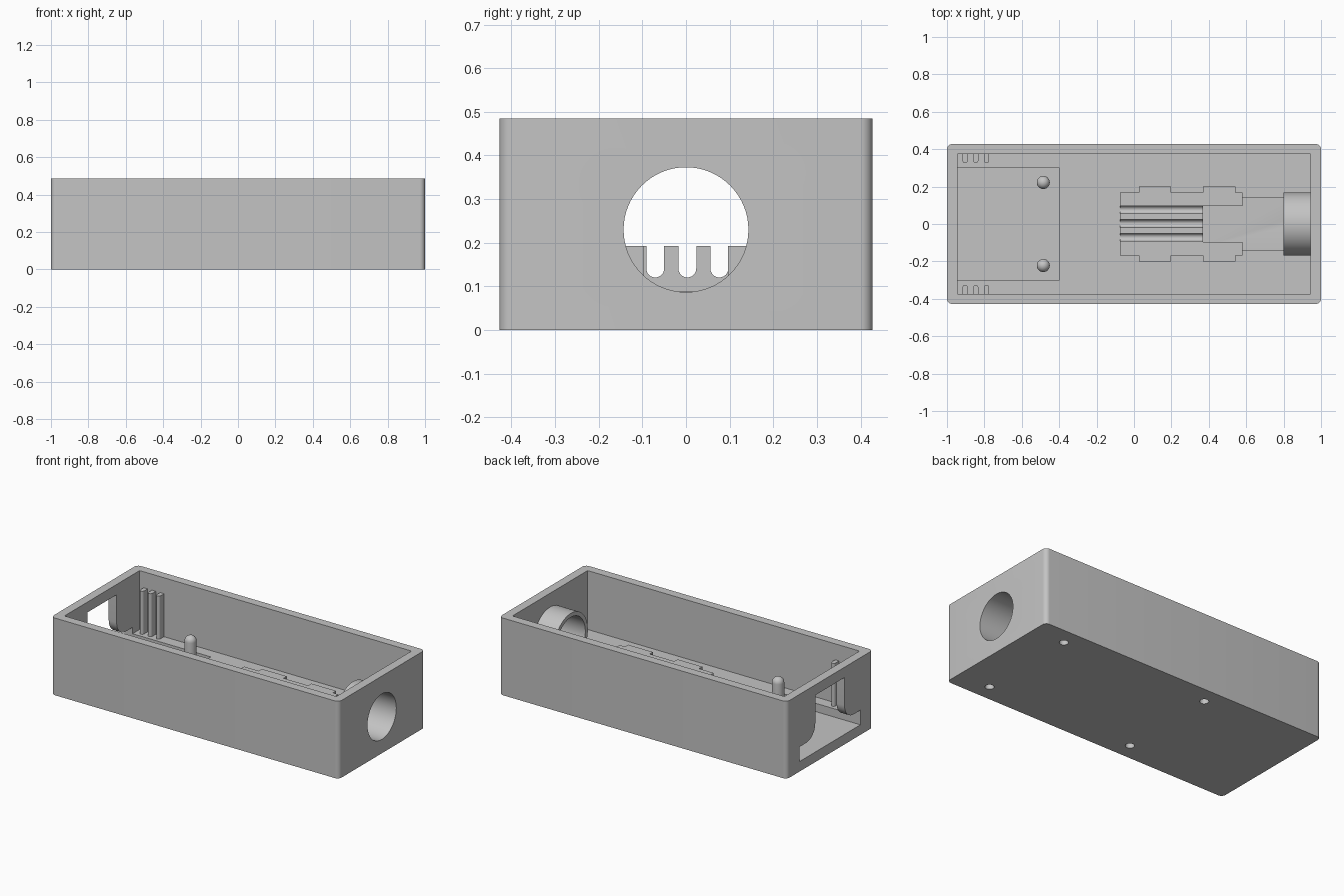
import bpy, bmesh, math

if "Cube" in bpy.data.objects:
    bpy.data.objects.remove(bpy.data.objects["Cube"])

grey = bpy.data.materials.new("plain grey")
grey.diffuse_color = (0.55, 0.55, 0.55, 1)
grey.use_nodes = True
grey.node_tree.nodes["Principled BSDF"].inputs["Base Color"].default_value = grey.diffuse_color

FLOOR, PAD, CHANNEL, TOP = 0.115, 0.063, 0.088, 0.485
HOLE_Z = 0.23


def prism(name, pts, lo, hi, axis="x"):
    """Extrude a closed outline: (y, z) along x, or (x, y) along z."""
    bm = bmesh.new()
    place = (lambda p, t: (t, p[0], p[1])) if axis == "x" else (lambda p, t: (p[0], p[1], t))
    a = [bm.verts.new(place(p, lo)) for p in pts]
    b = [bm.verts.new(place(p, hi)) for p in pts]
    bm.faces.new(a)
    bm.faces.new(b)
    for i in range(len(pts)):
        j = (i + 1) % len(pts)
        bm.faces.new((a[i], a[j], b[j], b[i]))
    bmesh.ops.recalc_face_normals(bm, faces=bm.faces)
    me = bpy.data.meshes.new(name)
    bm.to_mesh(me)
    bm.free()
    me.materials.append(grey)
    ob = bpy.data.objects.new(name, me)
    bpy.context.collection.objects.link(ob)
    return ob


def box(name, x0, x1, y0, y1, z0, z1):
    return prism(name, [(y0, z0), (y1, z0), (y1, z1), (y0, z1)], x0, x1)


def arc(cx, cy, r, a0, a1, n):
    return [(cx + r * math.cos(math.radians(a0 + (a1 - a0) * i / n)),
             cy + r * math.sin(math.radians(a0 + (a1 - a0) * i / n))) for i in range(n + 1)]


def circle(cx, cy, r, n):
    return arc(cx, cy, r, 0, 360, n)[:-1]


def cut(ob, cutter):
    m = ob.modifiers.new("cut", "BOOLEAN")
    m.operation, m.solver, m.object = "DIFFERENCE", "EXACT", cutter
    bpy.context.view_layer.objects.active = ob
    bpy.ops.object.modifier_apply(modifier=m.name)
    bpy.data.objects.remove(cutter)


def smooth(ob):
    bpy.ops.object.select_all(action="DESELECT")
    ob.select_set(True)
    bpy.context.view_layer.objects.active = ob
    bpy.ops.object.shade_smooth_by_angle(angle=math.radians(30))


# Case with rounded upright edges
R, HX, HY = 0.028, 1.0, 0.4275
outline = []
for sx, sy, a in ((1, 1, 0), (-1, 1, 90), (-1, -1, 180), (1, -1, 270)):
    outline += arc(sx * (HX - R), sy * (HY - R), R, a, a + 90, 8)
case = prism("case", outline, 0, TOP, "z")

# Cavity, recessed board pad and motor channel
cut(case, box("cavity", -0.945, 0.945, -0.373, 0.373, FLOOR, 0.6))
cut(case, box("pad_recess", -0.945, -0.4, -0.303, 0.303, PAD, 0.2))
cut(case, box("channel", 0.3, 0.85, -0.142, 0.142, CHANNEL, 0.2))

# Stepped opening with flared sides in the left wall
half = [(0.303, PAD), (0.303, 0.155)] + arc(0.235, 0.245, 0.09, 270, 180, 10) + [(0.145, 0.42)]
cut(case, prism("opening", half + [(-y, z) for y, z in reversed(half)], -1.1, -0.93))

# Round hole in the right wall
cut(case, prism("hole", circle(0, HOLE_Z, 0.143, 64), 0.8, 1.1))

# Blind screw holes underneath
for x in (-0.24, 0.78):
    for y in (-0.322, 0.322):
        cut(case, prism("screw_hole", circle(x, y, 0.026, 24), -0.1, 0.06, "z"))
smooth(case)

# Collar behind the round hole
collar = prism("collar", circle(0, HOLE_Z, 0.168, 64), 0.8, 0.95)
cut(collar, prism("collar_bore", circle(0, HOLE_Z, 0.143, 64), 0.7, 1.1))
smooth(collar)

# Cradle with three round-bottomed grooves
CT = 0.193
profile = [(-0.1, 0.08), (-0.1, CT)]
for y in (-0.0705, 0.003, 0.0765):
    profile += [(y - 0.0205, CT)] + arc(y, 0.141, 0.0205, 180, 360, 12) + [(y + 0.0205, CT)]
profile += [(0.1, CT), (0.1, 0.08)]
smooth(prism("cradle", profile, -0.075, 0.37))

for s, side in ((-1, "front"), (1, "back")):
    # Cradle rails with outer lugs
    def strip(name, x0, x1, ya, yb, z0, z1):
        box(side + name, x0, x1, min(s * ya, s * yb), max(s * ya, s * yb), z0, z1)
    strip("_rail", -0.075, 0.58, 0.096, 0.168, 0.08, CT)
    for x in (0.027, 0.37):
        strip("_lug", x, x + 0.172, 0.165, 0.2, 0.1, CT)

    # Wall ribs with rounded inner ends
    for x in (-0.903, -0.846, -0.789):
        w = 0.0135
        pts = [(x - w, s * 0.376)] + [(px, s * py) for px, py in arc(x, 0.339, w, 180, 360, 10)]
        smooth(prism(side + "_rib", pts + [(x + w, s * 0.376)], 0.11, 0.385, "z"))

    # Domed board pins
    bm = bmesh.new()
    r, n, zc = 0.035, 24, 0.225
    prof = [(r, PAD - 0.01)] + [(px, zc + pz) for px, pz in arc(0, 0, r, 0, 90, 8)]
    prev = [bm.verts.new((px, 0, pz)) for px, pz in prof]
    edges = [bm.edges.new(p) for p in zip(prev, prev[1:])]
    bmesh.ops.spin(bm, geom=prev + edges, cent=(0, 0, 0), axis=(0, 0, 1),
                   angle=2 * math.pi, steps=n)
    bmesh.ops.remove_doubles(bm, verts=bm.verts, dist=1e-4)
    bmesh.ops.recalc_face_normals(bm, faces=bm.faces)
    me = bpy.data.meshes.new(side + "_pin")
    bm.to_mesh(me)
    bm.free()
    me.materials.append(grey)
    pin = bpy.data.objects.new(side + "_pin", me)
    pin.location = (-0.485, s * 0.222, 0)
    bpy.context.collection.objects.link(pin)
    smooth(pin)
